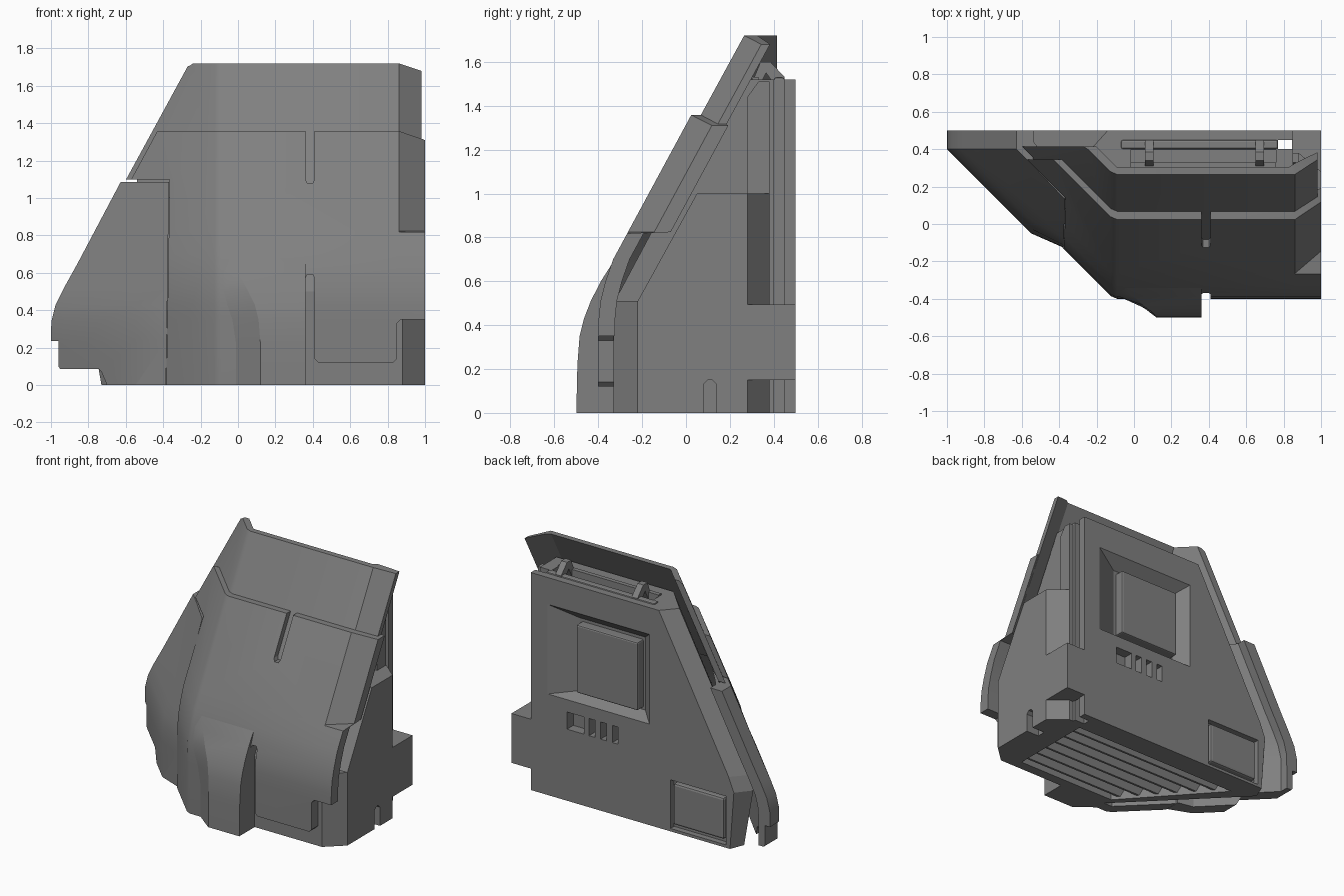
import bpy, bmesh

if "Cube" in bpy.data.objects:
    bpy.data.objects.remove(bpy.data.objects["Cube"])

GREY = bpy.data.materials.new("dark_grey")
GREY.diffuse_color = (.215, .215, .215, 1)
GREY.use_nodes = True
GREY.node_tree.nodes["Principled BSDF"].inputs["Base Color"].default_value = GREY.diffuse_color


def loft(name, rings, bevel=0):
    """Closed solid skinned through rings with equal point counts."""
    bm = bmesh.new()
    vs = [[bm.verts.new(p) for p in r] for r in rings]
    n = len(rings[0])
    for a, b in zip(vs, vs[1:]):
        for i in range(n):
            j = (i + 1) % n
            bm.faces.new((a[i], a[j], b[j], b[i]))
    bm.faces.new(vs[0][::-1])
    bm.faces.new(vs[-1])
    bmesh.ops.recalc_face_normals(bm, faces=bm.faces)
    if bevel:
        bmesh.ops.bevel(bm, geom=bm.edges[:], offset=bevel, segments=2,
                        affect='EDGES', profile=0.5)
    me = bpy.data.meshes.new(name)
    bm.to_mesh(me)
    bm.free()
    me.materials.append(GREY)
    ob = bpy.data.objects.new(name, me)
    bpy.context.collection.objects.link(ob)
    return ob


def prism(name, pts, axis, lo, hi, bevel=0):
    """Extrude a 2D outline along an axis between lo and hi."""
    def at(p, d):
        q = list(p)
        q.insert(axis, d)
        return q
    return loft(name, [[at(p, d) for p in pts] for d in (lo, hi)], bevel)


def box(name, x0, x1, y0, y1, z0, z1, bevel=0):
    return prism(name, [(x0, y0), (x1, y0), (x1, y1), (x0, y1)], 2, z0, z1, bevel)


def boolean(ob, cutter, op='DIFFERENCE'):
    m = ob.modifiers.new("cut", 'BOOLEAN')
    m.operation, m.object, m.solver = op, cutter, 'EXACT'
    bpy.context.view_layer.objects.active = ob
    bpy.ops.object.modifier_apply(modifier=m.name)
    bpy.data.objects.remove(cutter, do_unlink=True)


def clip(ob, outline):
    """Keep only what lies inside a front-view outline."""
    boolean(ob, prism("cutter", outline, 1, -1, 1), 'INTERSECT')


def smooth(ob, angle=0.42):
    bpy.ops.object.select_all(action='DESELECT')
    ob.select_set(True)
    bpy.context.view_layer.objects.active = ob
    bpy.ops.object.shade_smooth_by_angle(angle=angle)


def shell_ring(z, y, wing, t, xr, yc, xc=-0.11):
    """Bent plate section: 45 degree left flank, flat front, right wing."""
    xi, yi = xc + 0.41 * t, y + t
    return [(xc - (yc - y), yc, z), (xc - .015, y + .015, z), (xc + .02, y, z),
            (0.86, y, z), (xr, y + wing, z),
            (xr, yi + wing, z), (0.86 - 0.3 * wing, yi, z), (xi, yi, z),
            (xi - (yc - yi), yc, z)]


# Main lower armour plate
prof = [(0, -.4, 0), (.35, -.4, 0), (.43, -.398, 0), (.51, -.39, 0), (.6, -.367, 0),
        (.7, -.332, 0), (.818, -.268, 0), (.824, -.265, .12), (1.36, .025, .12)]
main = loft("lower_front_plate", [shell_ring(z, y, w, .075, 1.0, .345) for z, y, w in prof])
clip(main, [(-.385, -.1), (.36, -.1), (.36, .57), (.37, .59), (.40, .59), (.41, .57),
            (.41, .14), (.43, .12), (.83, .12), (.85, .14), (.85, .33), (.87, .35),
            (1.1, .35), (1.1, 1.28), (1, 1.31), (.86, 1.358), (.41, 1.358), (.41, 1.1),
            (.40, 1.08), (.37, 1.08), (.36, 1.1), (.36, 1.358), (-.8, 1.358),
            (-.8, 1.1), (-.365, 1.1)])
smooth(main)

# Upper armour plate, thin and set back behind the lower one
upper = loft("upper_front_plate", [shell_ring(z, .265 - (1.72 - z) * .545, .1, .04, .98, .415)
                                   for z in (.9, 1.73)])
clip(upper, [(-.9, 1.1), (-.54, 1.1), (-.54, 1.0), (-.3, 1.0), (-.3, .95), (1.1, .95),
             (1.1, 1.63), (.98, 1.68), (.86, 1.72), (-.24, 1.72), (-.262, 1.705), (-.9, 1.704)])
smooth(upper)

# Left flank plate bulging outward towards the bottom
rings = []
for z, s, d in [(-.01, -.6, -.5), (.24, -.6, -.505), (.34, -.598, -.505), (.43, -.575, -.5),
                (.52, -.53, -.49), (.65, -.458, -.45), (1.09, -.225, -.235)]:
    xa, xd = s - .4, -.385 + .015 * z
    rings.append([(xa, .5, z), (xa, .4, z), (-.55, s + .55, z), (xd, d - xd, z),
                  (xd, d - xd + .11, z), (-.5, s + .62, z), (xa + .09, .44, z),
                  (xa + .09, .5, z)])
flank = loft("left_flank_plate", rings)
clip(flank, [(-1.1, .24), (-.96, .235), (-.96, .1), (-.95, .085), (-.745, .085),
             (-.73, .07), (-.7, 0), (-.3, 0), (-.3, 1.085), (-1.1, 1.085)])
smooth(flank)

# Raised foot that fades into the slope of the lower plate
foot = loft("front_foot", [[(xl, ym + .03, z), (xl, ym, z), (xf, y, z), (.36, y, z),
                            (.36, ym + .06, z), (xl, ym + .06, z)]
                           for z, y, ym, xl, xf in [
                               (0, -.5, -.4, -.01, .12), (.22, -.495, -.4, -.01, .12),
                               (.35, -.485, -.4, -.03, .11), (.43, -.465, -.397, -.06, .09),
                               (.51, -.434, -.389, -.08, .05), (.6, -.388, -.366, -.08, 0),
                               (.69, -.331, -.33, -.08, -.05)]])
smooth(foot, .3)

# Inner body: slanted left side, chamfered back-left edge
body = loft("body", [[(xb, .5, z), (xa, .4, z), (xa + .4 - yf - .01, yf, z), (.85, yf, z), (.85, .5, z)]
                     for z, yf, xb, xa in [(0, -.33, -.69, -.73), (.4, -.33, -.72, -.8),
                                           (.5, -.33, -.68, -.77), (1.52, .215, -.14, -.23)]])
boolean(body, box("cutter", .77, .95, .40, .45, -.1, 1.7))
# Funnel-shaped recess on the back
boolean(body, loft("cutter", [[(x0, y, z0), (x1, y, z0), (x1, y, z1), (x0, y, z1)]
                              for y, x0, x1, z0, z1 in [(.53, -.1, .79, .69, 1.36),
                                                        (.42, .02, .53, .75, 1.26)]]))
# Back vents and the lower corner recess
for x0, x1 in [(.44, .57), (.355, .40), (.265, .31), (.175, .22)]:
    boolean(body, box("cutter", x0, x1, .43, .6, .5, .62))
boolean(body, box("cutter", -.66, -.23, .46, .6, .02, .36))
# Underside tray recess
boolean(body, prism("cutter", [(-.56, .34), (-.02, -.26), (.76, -.26), (.76, .34)], 2, -.1, .12))
# Roof channel
boolean(body, box("cutter", -.02, .76, .33, .395, 1.46, 1.6))

box("back_panel", .035, .51, .38, .485, .765, 1.24, .01)
box("back_corner_pad", -.64, -.25, .42, .498, .05, .34, .015)

# Underside slats follow the slanted flank
for i in range(6):
    y = -.2 + i * .095
    x0 = -.06 - (y + .26) * .9
    prism("underside_slat", [(y - .03, .02), (y - .015, .02), (y + .03, .13), (y + .01, .13)],
          0, x0, .77)

# Right side housing: side profile trimmed by a chamfered plan
side = prism("side_housing", [(-.33, 0), (-.33, .51), (-.22, .51), (.05, 1), (.38, 1), (.38, 0)],
             0, .8, 1.1)
boolean(side, prism("cutter", [(.7, -.33), (.88, -.33), (1, -.22), (1, .28), (.88, .38), (.7, .38)],
                    2, -.1, 1.2), 'INTERSECT')
boolean(side, prism("cutter", [(.08, -.1), (.08, .13), (.1, .15), (.12, .15), (.14, .13), (.14, -.1)],
                    0, .9, 1.1))
box("side_block", .845, 1, .27, .5, .15, .495)
# Upright side post above the housing
prism("side_post", [(.28, 1), (.28, 1.44), (.33, 1.51), (.38, 1.51), (.38, 1)], 0, .8, .88)

# Roof rails and hooks
box("roof_rail", -.07, .77, .40, .45, 1.48, 1.53, .012)
box("roof_lower_rail", -.02, .76, .30, .33, 1.48, 1.53)
for x in (.06, .65):
    prism("roof_hook", [(.29, 1.48), (.34, 1.6), (.385, 1.6), (.45, 1.53), (.45, 1.5),
                        (.40, 1.5), (.365, 1.55), (.33, 1.48)], 0, x, x + .045)
